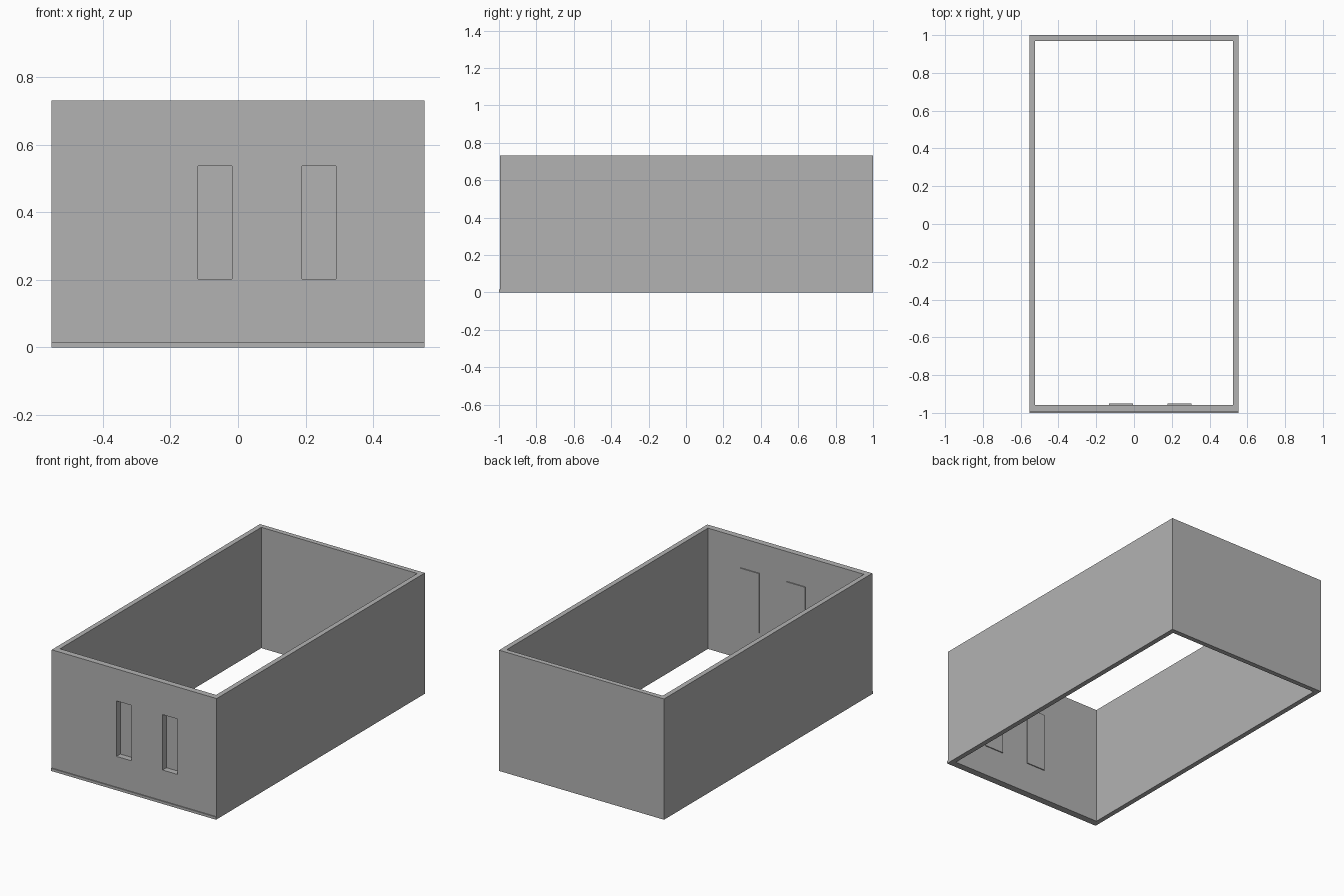
import bpy
import bmesh

cube = bpy.data.objects.get("Cube")
if cube:
    bpy.data.objects.remove(cube, do_unlink=True)

grey = bpy.data.materials.new("plain_grey")
grey.use_nodes = True
grey.diffuse_color = (0.45, 0.45, 0.45, 1)
grey.node_tree.nodes["Principled BSDF"].inputs["Base Color"].default_value = (0.45, 0.45, 0.45, 1)


def box(name, x, y, z):
    """Axis-aligned box from (min, max) ranges."""
    bm = bmesh.new()
    bmesh.ops.create_cube(bm, size=1)
    for v in bm.verts:
        v.co = [r[0] if c < 0 else r[1] for c, r in zip(v.co, (x, y, z))]
    mesh = bpy.data.meshes.new(name)
    bm.to_mesh(mesh)
    bm.free()
    mesh.materials.append(grey)
    obj = bpy.data.objects.new(name, mesh)
    bpy.context.collection.objects.link(obj)
    return obj


def cut(target, cutter):
    mod = target.modifiers.new(cutter.name, "BOOLEAN")
    mod.operation = "DIFFERENCE"
    mod.solver = "EXACT"
    mod.object = cutter
    bpy.context.view_layer.objects.active = target
    bpy.ops.object.modifier_apply(modifier=mod.name)
    bpy.data.objects.remove(cutter, do_unlink=True)


HALF_W, HEIGHT = 0.553, 0.732
FRONT, INNER_FRONT = -0.994, -0.957
SLOT_Z = (0.202, 0.538)

# Open rectangular wall frame
walls = box("walls", (-HALF_W, HALF_W), (FRONT, 1), (0, HEIGHT))
cut(walls, box("hollow", (-0.523, 0.523), (INNER_FRONT, 0.97), (-1, 2)))

# Two slots in the front wall, each closed by a slightly larger plate inside
for side, x0, x1 in (("right", -0.119, -0.018), ("left", 0.19, 0.291)):
    cut(walls, box("slot", (x0, x1), (-1.1, -0.9), SLOT_Z))
    box(side + "_slot_plate", (x0 - 0.013, x1 + 0.013),
        (INNER_FRONT, INNER_FRONT + 0.006),
        (SLOT_Z[0] - 0.013, SLOT_Z[1] + 0.013))

# Thin lip along the bottom of the front wall
box("front_lip", (-HALF_W, HALF_W), (-1, FRONT), (0, 0.016))
